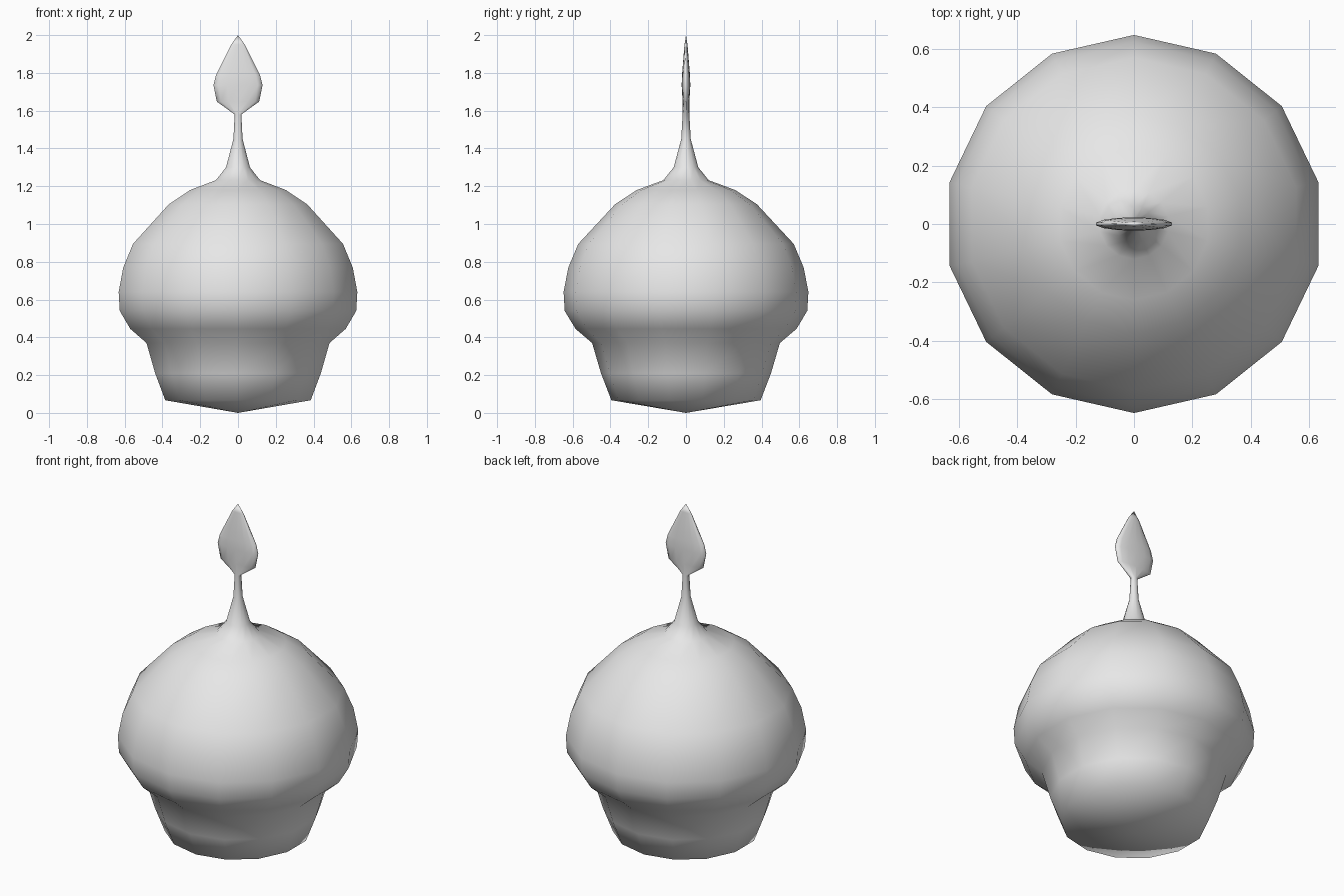
import bpy, bmesh, math

if "Cube" in bpy.data.objects:
    bpy.data.objects.remove(bpy.data.objects["Cube"])

SIDES = 14

grey = bpy.data.materials.new("light grey")
grey.diffuse_color = (0.8, 0.8, 0.8, 1)
grey.use_nodes = True
grey.node_tree.nodes["Principled BSDF"].inputs["Base Color"].default_value = grey.diffuse_color

# Rings from the base upwards: (radius across x, radius across y, height)
cup = [(0.395, 0.067), (0.45, 0.21), (0.497, 0.37)]
dome = [(0.585, 0.445), (0.642, 0.54), (0.648, 0.64), (0.623, 0.77), (0.57, 0.895),
        (0.375, 1.105), (0.26, 1.18), (0.12, 1.232)]
stem = [(0.065, 1.30), (0.025, 1.45), (0.018, 1.58)]
leaf = [(0.115, 0.018, 1.648), (0.133, 0.023, 1.735), (0.119, 0.021, 1.79),
        (0.037, 0.008, 1.95)]
rings = [(r, r, z) for r, z in cup + dome + stem] + leaf

bm = bmesh.new()


def add_ring(rx, ry, z):
    angles = [2 * math.pi * i / SIDES for i in range(SIDES)]
    return [bm.verts.new((-rx * math.sin(a), ry * math.cos(a), z)) for a in angles]


loops = [add_ring(*r) for r in rings]

# Walls between neighbouring rings
for low, high in zip(loops, loops[1:]):
    for i in range(SIDES):
        j = (i + 1) % SIDES
        bm.faces.new((low[i], low[j], high[j], high[i]))

# Shallow pointed underside and the leaf tip
bottom = bm.verts.new((0, 0, 0))
tip = bm.verts.new((0, 0, 2))
for i in range(SIDES):
    j = (i + 1) % SIDES
    bm.faces.new((loops[0][j], loops[0][i], bottom))
    bm.faces.new((loops[-1][i], loops[-1][j], tip))

bmesh.ops.recalc_face_normals(bm, faces=bm.faces)
for f in bm.faces:
    f.smooth = True

mesh = bpy.data.meshes.new("cupcake_with_leaf")
bm.to_mesh(mesh)
bm.free()
mesh.materials.append(grey)
bpy.context.collection.objects.link(bpy.data.objects.new("cupcake_with_leaf", mesh))
